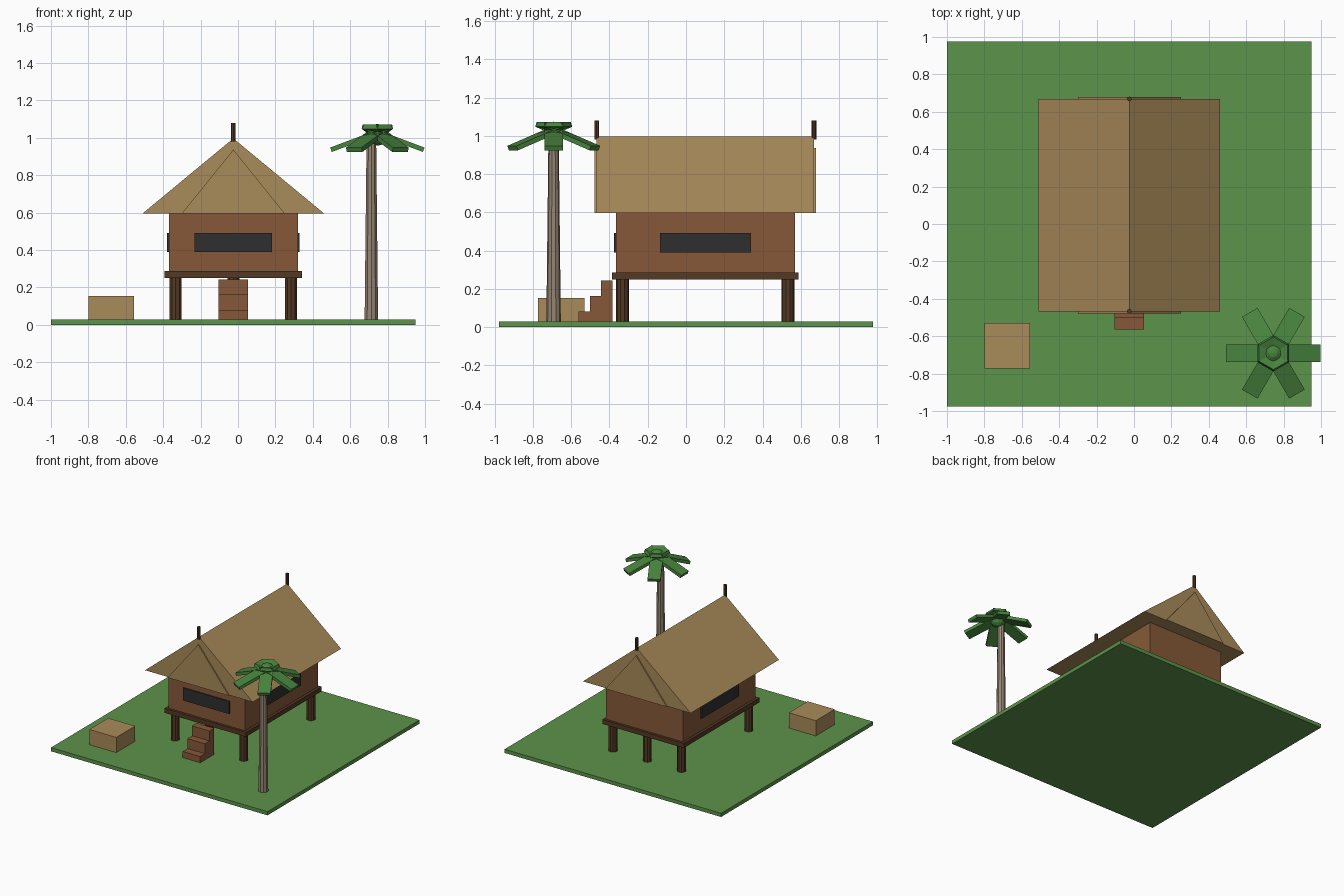
import bpy, bmesh, math
from mathutils import Matrix, Vector

if "Cube" in bpy.data.objects:
    bpy.data.objects.remove(bpy.data.objects["Cube"])


def material(name, rgb):
    lin = [((c / 255 + 0.055) / 1.055) ** 2.4 for c in rgb]
    m = bpy.data.materials.new(name)
    m.diffuse_color = (*lin, 1)
    m.use_nodes = True
    m.node_tree.nodes["Principled BSDF"].inputs["Base Color"].default_value = m.diffuse_color
    return m


GRASS = material("grass green", (92, 147, 74))
LEAF = material("leaf green", (72, 132, 62))
STRAW = material("straw", (169, 139, 90))
WALL = material("reddish wood", (134, 89, 56))
DARK = material("dark wood", (84, 57, 35))
BARK = material("grey bark", (150, 134, 114))
WINDOW = material("window black", (47, 47, 47))


def finish(bm, name, mat):
    bmesh.ops.recalc_face_normals(bm, faces=bm.faces)
    me = bpy.data.meshes.new(name)
    bm.to_mesh(me)
    bm.free()
    me.materials.append(mat)
    ob = bpy.data.objects.new(name, me)
    bpy.context.collection.objects.link(ob)
    return ob


def box(name, mat, x, y, z):
    """Box from (min, max) ranges on each axis."""
    bm = bmesh.new()
    size = Matrix.Diagonal((x[1] - x[0], y[1] - y[0], z[1] - z[0], 1))
    mid = Vector((sum(x) / 2, sum(y) / 2, sum(z) / 2))
    bmesh.ops.create_cube(bm, size=1, matrix=Matrix.Translation(mid) @ size)
    return finish(bm, name, mat)


def post(name, mat, x, y, z0, z1, r0, r1, sides):
    bm = bmesh.new()
    bmesh.ops.create_cone(bm, cap_ends=True, segments=sides, radius1=r0, radius2=r1,
                          depth=z1 - z0, matrix=Matrix.Translation((x, y, (z0 + z1) / 2)))
    return finish(bm, name, mat)


def prism(name, mat, profile, y0, y1):
    """Extrude an x-z profile along y."""
    bm = bmesh.new()
    f = bm.faces.new([bm.verts.new((x, y0, z)) for x, z in profile])
    ext = bmesh.ops.extrude_face_region(bm, geom=[f])
    bmesh.ops.translate(bm, vec=(0, y1 - y0, 0),
                        verts=[v for v in ext["geom"] if isinstance(v, bmesh.types.BMVert)])
    return finish(bm, name, mat)


CX, CY = -0.025, 0.101   # house centre

# Ground slab and crate
box("ground", GRASS, (-1, 0.95), (-0.977, 0.977), (0, 0.03))
box("crate", STRAW, (-0.798, -0.555), (-0.773, -0.53), (0.02, 0.154))

# Stilts, three across and two deep
for i in (-1, 0, 1):
    for j in (-1, 1):
        post("stilt", DARK, CX + i * 0.309, CY + j * 0.432, 0.003, 0.26, 0.034, 0.034, 10)

# Deck and room
box("deck", DARK, (CX - 0.367, CX + 0.367), (CY - 0.487, CY + 0.487), (0.25, 0.287))
box("room", WALL, (CX - 0.345, CX + 0.345), (CY - 0.468, CY + 0.468), (0.28, 0.6))

# Window plates on the front and both sides
fy = CY - 0.468
box("front_window", WINDOW, (CX - 0.208, CX + 0.208), (fy - 0.0095, fy), (0.39, 0.492))
for s in (-1, 1):
    a, b = CX + s * 0.345, CX + s * 0.3545
    box("side_window", WINDOW, (min(a, b), max(a, b)), (CY - 0.238, CY + 0.238), (0.39, 0.492))

# Steps
for i in range(3):
    y = -0.563 + i * 0.06
    box("step", WALL, (CX - 0.079, CX + 0.079), (y, y + 0.06), (0.003, 0.081 * (i + 1)))

# Thatched roof with gable panels and ridge poles
prism("roof", STRAW, [(CX - 0.485, 0.596), (CX + 0.485, 0.596), (CX, 0.997)],
      CY - 0.568, CY + 0.568)
for s in (-1, 1):
    y = CY + s * 0.568
    prism("gable_panel", STRAW, [(CX - 0.275, 0.596), (CX + 0.275, 0.596), (CX, 0.937)],
          y, y + s * 0.0105)
    post("ridge_pole", DARK, CX, y, 0.98, 1.08, 0.0125, 0.0125, 8)

# Palm trunk and crown
post("palm_trunk", BARK, 0.713, -0.692, 0.02, 0.99, 0.038, 0.027, 10)
hub = Vector((0.745, -0.691, 0.998))
bm = bmesh.new()
bmesh.ops.create_uvsphere(bm, u_segments=12, v_segments=8, radius=0.058,
                          matrix=Matrix.Translation(hub + Vector((0, 0, 0.018))))
finish(bm, "palm_heart", LEAF)

# Drooping fronds that cross over the centre
for i in range(6):
    bm = bmesh.new()
    m = (Matrix.Translation(hub) @ Matrix.Rotation(i * math.pi / 3, 4, "Z")
         @ Matrix.Translation((0.084, 0, 0)) @ Matrix.Rotation(0.36, 4, "Y")
         @ Matrix.Diagonal((0.35, 0.096, 0.025, 1)))
    bmesh.ops.create_cube(bm, size=1, matrix=m)
    finish(bm, "palm_frond", LEAF)
